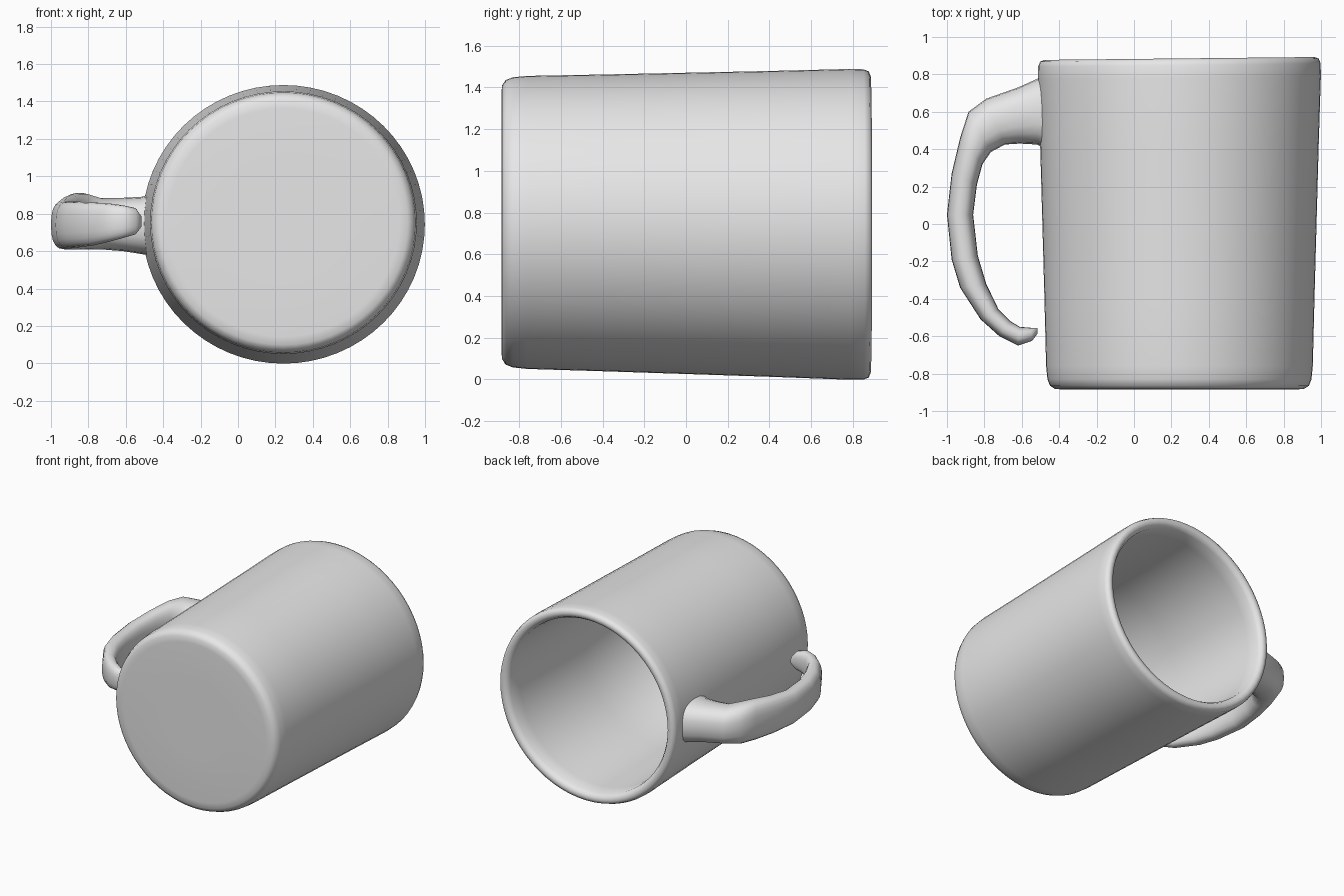
import bpy, bmesh, math
from mathutils import Vector

cube = bpy.data.objects.get("Cube")
if cube:
    bpy.data.objects.remove(cube, do_unlink=True)

grey = bpy.data.materials.new("plain grey")
grey.use_nodes = True
grey.diffuse_color = (0.8, 0.8, 0.8, 1)
grey.node_tree.nodes["Principled BSDF"].inputs["Base Color"].default_value = (0.8, 0.8, 0.8, 1)


def loft(name, rings, angle):
    """Skin a list of closed point rings and cap both ends."""
    bm = bmesh.new()
    loops = [[bm.verts.new(p) for p in ring] for ring in rings]
    n = len(loops[0])
    for a, b in zip(loops, loops[1:]):
        for i in range(n):
            j = (i + 1) % n
            bm.faces.new((a[i], a[j], b[j], b[i]))
    bm.faces.new(loops[0])
    bm.faces.new(loops[-1])
    bmesh.ops.recalc_face_normals(bm, faces=bm.faces)
    mesh = bpy.data.meshes.new(name)
    bm.to_mesh(mesh)
    bm.free()
    obj = bpy.data.objects.new(name, mesh)
    bpy.context.collection.objects.link(obj)
    mesh.materials.append(grey)
    bpy.ops.object.select_all(action='DESELECT')
    obj.select_set(True)
    bpy.context.view_layer.objects.active = obj
    bpy.ops.object.shade_smooth_by_angle(angle=math.radians(angle))
    return obj


# Mug lying on its side: outer base, wall, rounded rim, inner wall, inner floor (y, radius)
profile = [(-0.885, 0.30), (-0.885, 0.62), (-0.882, 0.665), (-0.865, 0.692),
           (-0.83, 0.706), (-0.76, 0.713), (-0.4, 0.722), (0.0, 0.733),
           (0.4, 0.744), (0.78, 0.756), (0.85, 0.755), (0.876, 0.745),
           (0.885, 0.722), (0.878, 0.695), (0.85, 0.677), (0.75, 0.67),
           (0.0, 0.655), (-0.66, 0.64), (-0.74, 0.61), (-0.775, 0.54), (-0.78, 0.3)]
SIDES = 64


def mug_ring(y, r):
    ring = []
    for i in range(SIDES):
        a = 2 * math.pi * i / SIDES
        x = r * math.cos(a)
        tilt = 0.012 * x * max(0, y)          # rim leans very slightly
        ring.append((0.243 + x, y + tilt, 0.748 - 0.006 * y + 0.985 * r * math.sin(a)))
    return ring


loft("mug_body", [mug_ring(y, r) for y, r in profile], 50)

# Handle: outer edge (x, y), inner edge (x, y), lower z, upper z
sections = [((-0.46, 0.80), (-0.46, 0.40), 0.575, 0.905),
            ((-0.52, 0.775), (-0.52, 0.425), 0.585, 0.89),
            ((-0.62, 0.73), (-0.61, 0.43), 0.60, 0.885),
            ((-0.79, 0.67), (-0.69, 0.425), 0.61, 0.885),
            ((-0.885, 0.60), (-0.765, 0.385), 0.61, 0.91),
            ((-0.93, 0.46), (-0.81, 0.32), 0.61, 0.91),
            ((-0.975, 0.27), (-0.84, 0.21), 0.61, 0.89),
            ((-1.0, 0.05), (-0.86, 0.05), 0.61, 0.87),
            ((-0.975, -0.19), (-0.835, -0.17), 0.615, 0.865),
            ((-0.93, -0.34), (-0.79, -0.32), 0.62, 0.865),
            ((-0.82, -0.51), (-0.725, -0.455), 0.63, 0.86),
            ((-0.72, -0.60), (-0.66, -0.52), 0.65, 0.855),
            ((-0.62, -0.65), (-0.61, -0.55), 0.67, 0.845),
            ((-0.545, -0.625), (-0.55, -0.555), 0.69, 0.83),
            ((-0.515, -0.585), (-0.517, -0.555), 0.73, 0.785)]


def handle_ring(outer, inner, low, high):
    o, i = Vector(outer), Vector(inner)
    mid, half = (o + i) / 2, (o - i) / 2
    ring = []
    for k in range(20):
        a = 2 * math.pi * k / 20
        c, s = math.cos(a), math.sin(a)
        # squarish oval cross-section
        c, s = math.copysign(abs(c) ** 0.8, c), math.copysign(abs(s) ** 0.8, s)
        p = mid + half * c
        ring.append((p.x, p.y, (low + high) / 2 + s * (high - low) / 2))
    return ring


loft("mug_handle", [handle_ring(*s) for s in sections], 60)
